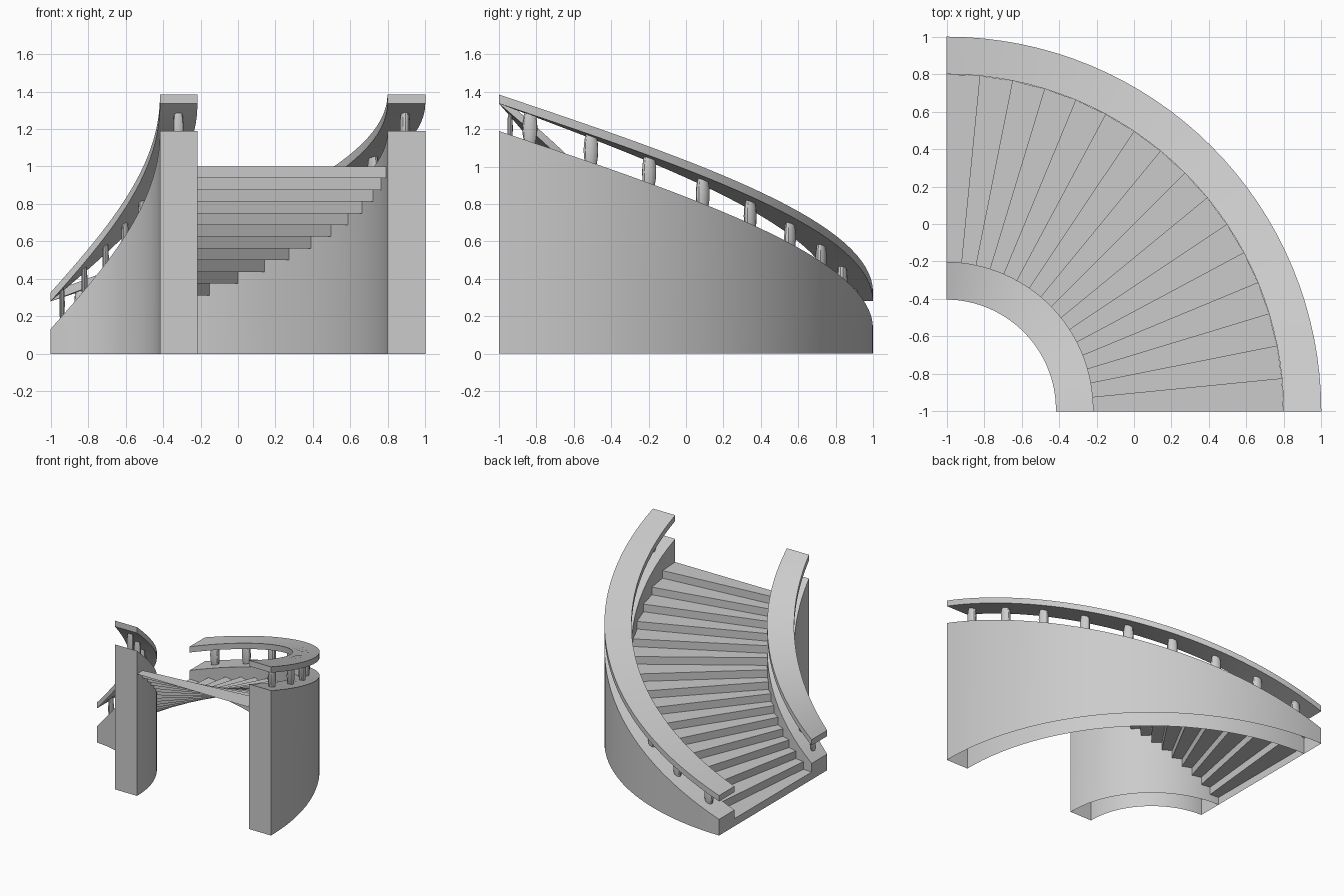
import bpy, bmesh, math

if "Cube" in bpy.data.objects:
    bpy.data.objects.remove(bpy.data.objects["Cube"])

CX, CY = -1.0, -1.0          # centre of the quarter turn
DROP = 1.057                 # fall of wall and rail over 90 degrees
STEPS, SEGS = 16, 32
INNER = ((0.583, 0.597), (0.783, 0.798))   # radii at top end / bottom end
OUTER = ((1.798, 1.80), (2.0, 2.0))


def polar(r, t, z):
    """Point at fraction t of the quarter turn; r is (start, end) radius."""
    a = t * math.pi / 2
    rad = r[0] + (r[1] - r[0]) * t
    return (CX + rad * math.cos(a), CY + rad * math.sin(a), z)


def finish(name, bm, smooth=True):
    me = bpy.data.meshes.new(name)
    bmesh.ops.recalc_face_normals(bm, faces=bm.faces[:])
    bm.to_mesh(me)
    bm.free()
    ob = bpy.data.objects.new(name, me)
    bpy.context.collection.objects.link(ob)
    if smooth:
        bpy.ops.object.select_all(action='DESELECT')
        ob.select_set(True)
        bpy.context.view_layer.objects.active = ob
        bpy.ops.object.shade_smooth_by_angle(angle=math.radians(30))
    return ob


def band(name, radii, low, high, bottom):
    """Curved box swept around the turn between two height functions."""
    bm = bmesh.new()
    rings = []
    for i in range(SEGS + 1):
        t = i / SEGS
        rings.append([bm.verts.new(polar(r, t, f(t))) for r, f in
                      ((radii[0], low), (radii[0], high), (radii[1], high), (radii[1], low))])
    for a, b in zip(rings, rings[1:]):
        for j in range(4 if bottom else 3):
            k = (j + 1) % 4
            bm.faces.new((a[j], a[k], b[k], b[j]))
    bm.faces.new(rings[0])
    bm.faces.new(rings[-1][::-1])
    return finish(name, bm)


def wall_top(t):
    return 1.19 - DROP * t


def rail_low(t):
    return 1.337 - DROP * t


def balusters(name, radii):
    """Nine lens-shaped posts, stretched along the curve with its radius."""
    bm = bmesh.new()
    for i in range(9):
        tc = (i + 0.5) / 9
        zc = (wall_top(tc) + rail_low(tc)) / 2
        ball = bmesh.ops.create_uvsphere(bm, u_segments=12, v_segments=10, radius=1)
        for v in ball['verts']:
            x, y, z = v.co
            off = 0.028 * x
            mid = [(radii[0][e] + radii[1][e]) / 2 + off for e in (0, 1)]
            v.co = polar(mid, tc + y * 0.0135, zc + 0.123 * z)
    return finish(name, bm)


# side walls (open underneath), handrails and balusters
for side, radii in (("inner", INNER), ("outer", OUTER)):
    band(side + "_wall", radii, lambda t: 0.0, wall_top, False)
    band(side + "_handrail", radii, rail_low, lambda t: rail_low(t) + 0.048, True)
    balusters(side + "_balusters", radii)

# stair sheet: treads and risers between the walls
bm = bmesh.new()
pairs = []
for k in range(STEPS):
    z = 1 - k / STEPS
    for t, h in ((k / STEPS, z), ((k + 1) / STEPS, z)):
        pairs.append([bm.verts.new(polar(r, t, h)) for r in (INNER[1], OUTER[0])])
pairs.append([bm.verts.new(polar(r, 1, 0)) for r in (INNER[1], OUTER[0])])
for a, b in zip(pairs, pairs[1:]):
    bm.faces.new((a[0], a[1], b[1], b[0]))
stairs = finish("stair_treads", bm, False)
# treads face upward
if stairs.data.polygons[0].normal.z < 0:
    stairs.data.flip_normals()
